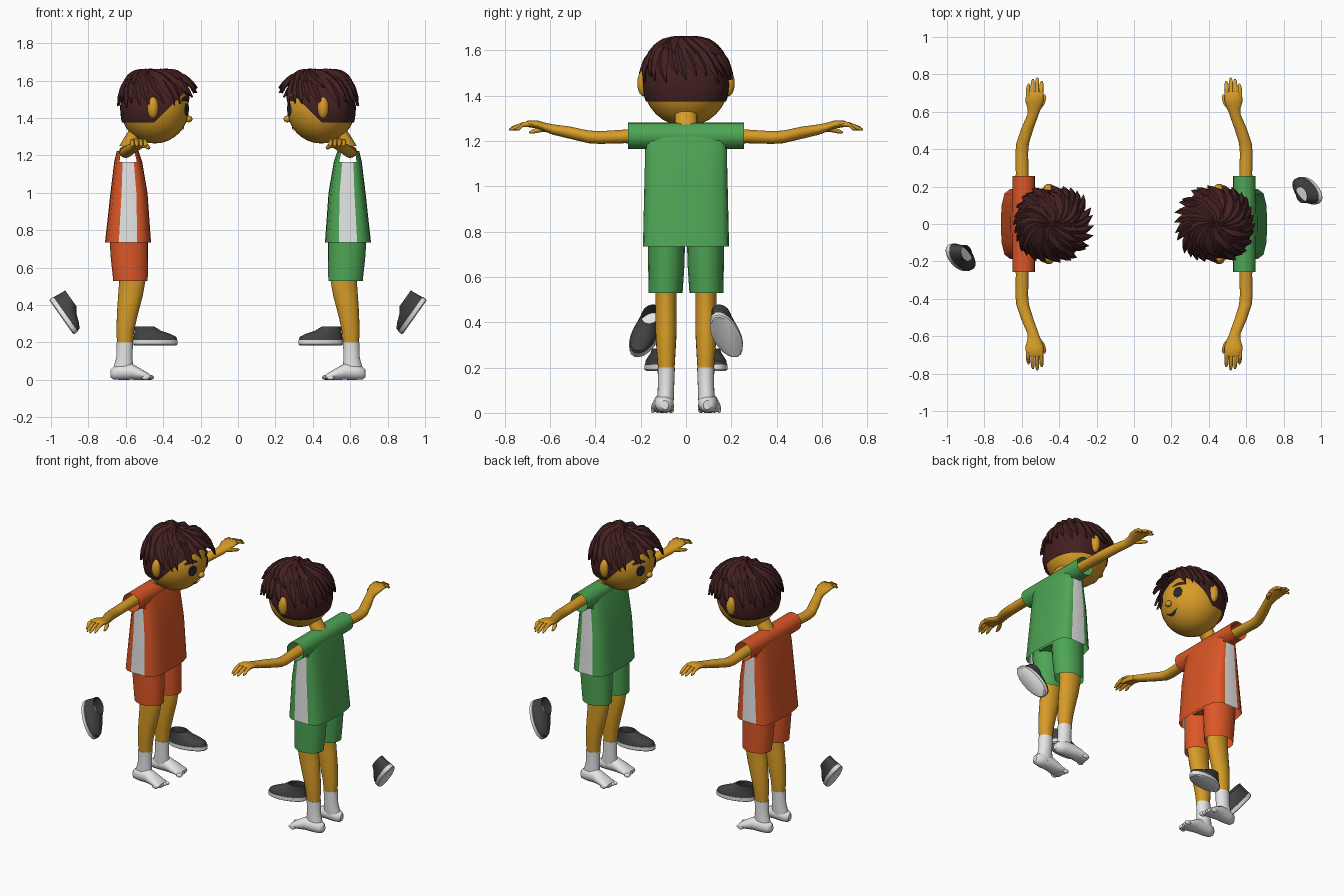
import bpy, bmesh, random
from math import sin, cos, pi, radians, sqrt
from mathutils import Vector, Matrix

cube = bpy.data.objects.get("Cube")
if cube:
    bpy.data.objects.remove(cube, do_unlink=True)


def material(name, r, g, b):
    m = bpy.data.materials.new(name)
    m.use_nodes = True
    m.diffuse_color = (r, g, b, 1)
    node = next(n for n in m.node_tree.nodes if n.type == 'BSDF_PRINCIPLED')
    node.inputs["Base Color"].default_value = (r, g, b, 1)
    node.inputs["Roughness"].default_value = 0.8
    return m


skin = material("skin", .68, .33, .02)
red = material("red cloth", .72, .095, .02)
green = material("green cloth", .075, .38, .09)
white = material("white", .78, .78, .78)
hair = material("brown hair", .055, .014, .015)
charcoal = material("charcoal", .055, .055, .055)
black = material("eye black", .02, .02, .022)

X, Y, Z = Vector((1, 0, 0)), Vector((0, 1, 0)), Vector((0, 0, 1))
HEAD, HEAD_R = Vector((-.445, 0, 1.45)), Vector((.183, .188, .186))
state = {"prefix": "", "turn": Matrix()}


def finish(name, bm, mats, angle=40, local=Matrix(), fix=True):
    """Turn a bmesh into a shaded object placed on the current figure."""
    bm.transform(state["turn"] @ local)
    if fix:
        bmesh.ops.recalc_face_normals(bm, faces=bm.faces)
    me = bpy.data.meshes.new(name)
    bm.to_mesh(me)
    bm.free()
    for m in mats:
        me.materials.append(m)
    if angle:
        me.shade_smooth()
        me.set_sharp_from_angle(angle=radians(angle))
    ob = bpy.data.objects.new(state["prefix"] + name, me)
    bpy.context.collection.objects.link(ob)


def skin_rings(bm, rings, caps=(True, True)):
    """Bridge equal rings of points with quads."""
    vs = [[bm.verts.new(p) for p in r] for r in rings]
    n = len(vs[0])
    for a, b in zip(vs, vs[1:]):
        for i in range(n):
            bm.faces.new((a[i], a[(i + 1) % n], b[(i + 1) % n], b[i]))
    for use, r in zip(caps, (vs[0], vs[-1])):
        if use:
            bm.faces.new(r)


CIRCLE = [(cos(2 * pi * i / 20), sin(2 * pi * i / 20)) for i in range(20)]
QUARTER = [(.4, 1), (.62, .975), (.85, .86), (.97, .55), (1, .2)]
BOX = (QUARTER + [(x, -y) for x, y in QUARTER[::-1]]
       + [(-x, -y) for x, y in QUARTER] + [(-x, y) for x, y in QUARTER[::-1]])


def rings(sections, a, b, profile=CIRCLE):
    """Sections are x, y, z, radius along a, radius along b."""
    return [[Vector(s[:3]) + a * (s[3] * p) + b * (s[4] * q) for p, q in profile]
            for s in sections]


def loft(name, sections, a, b, mat, caps=(True, True), local=Matrix()):
    bm = bmesh.new()
    skin_rings(bm, rings(sections, a, b), caps)
    finish(name, bm, [mat], local=local)


def ball(name, centre, radii, mat):
    bm = bmesh.new()
    bmesh.ops.create_uvsphere(bm, u_segments=28, v_segments=16, radius=1)
    finish(name, bm, [mat], local=Matrix.Translation(centre) @ Matrix.Diagonal((*radii, 1)))


def on_face(y, z):
    """Point just in front of the face."""
    dy, dz = y / HEAD_R.y, (z - HEAD.z) / HEAD_R.z
    return Vector((HEAD.x + HEAD_R.x * sqrt(max(0, 1 - dy * dy - dz * dz)) + .006, y, z))


def face_strip(name, points, mat):
    """Thin painted band through (y, z, half height) points."""
    bm = bmesh.new()
    rows = [(bm.verts.new(on_face(y, z - h)), bm.verts.new(on_face(y, z + h)))
            for y, z, h in sorted(points)]
    for a, b in zip(rows, rows[1:]):
        bm.faces.new((a[0], b[0], b[1], a[1]))
    finish(name, bm, [mat], fix=False)


def hair_point(theta, phi, lift=0):
    d = Vector((sin(theta) * cos(phi), sin(theta) * sin(phi), cos(theta)))
    bx = abs(d.x) ** .7 * (1 if d.x > 0 else -1)
    return Vector((-.438 + .192 * bx, .192 * d.y, 1.45 + .2 * d.z)) + d * lift, d


def lock(bm, phi, t0, t1, swirl, width, rise):
    """One tapered ridge of hair running down from the crown."""
    steps, pts = 7, []
    for i in range(steps):
        t = i / (steps - 1)
        p = phi + swirl * (t - 1)
        pts.append((t, *hair_point(t0 + (t1 - t0) * t, p, .004 + rise * t * t)))
    loops = []
    for i, (t, p, n) in enumerate(pts):
        tangent = (pts[min(i + 1, steps - 1)][1] - pts[max(i - 1, 0)][1]).normalized()
        side = n.cross(tangent).normalized()
        w = width * (.45 + 1.3 * t) * min(1, (1 - t) * 2.2) + .001
        loops.append([p - side * w, p + n * w * .55, p + side * w, p - n * .012])
    skin_rings(bm, loops)


def shoe(name, local):
    sole = [(0, 0, 0, .116, .052), (0, 0, .006, .122, .06), (0, 0, .028, .122, .06)]
    loft(name + "_sole", sole, X, Y, white, local=local)
    upper = [(z, (lo + hi) / 2, (hi - lo) / 2, w) for z, lo, hi, w in (
        (.028, -.119, .119, .057), (.045, -.118, .114, .055), (.06, -.116, .085, .05),
        (.078, -.113, .03, .044), (.1, -.112, -.005, .04))]
    loft(name + "_upper", [(x, 0, z, r, w) for z, x, r, w in upper], X, Y, charcoal,
         (False, False), local)


def figure(prefix, turn, cloth):
    state.update(prefix=prefix, turn=turn)
    rng = random.Random(4)

    # Shirt body with white side panels, open at hem and armholes
    bm = bmesh.new()
    skin_rings(bm, rings([(-.588, 0, .735, .123, .19), (-.583, 0, 1, .099, .184),
                          (-.587, 0, 1.165, .075, .18), (-.59, 0, 1.225, .058, .177)],
                         X, Y, BOX), (False, False))
    bm.normal_update()
    armholes = [f for f in bm.faces
                if f.calc_center_median().z > 1.165 and abs(f.normal.y) > .6]
    bmesh.ops.delete(bm, geom=armholes, context='FACES')
    for f in bm.faces:
        c = f.calc_center_median()
        f.material_index = int(abs(c.y) > .15 and abs(c.x + .587) < .02)
    finish("shirt", bm, [cloth, white])
    loft("sleeves", [(-.59, y, 1.223, .06, .058) for y in (-.256, -.1, .1, .256)],
         X, Z, cloth, (False, False))
    loft("shorts_waist", [(-.588, 0, .745, .1, .165), (-.588, 0, .85, .09, .16)], X, Y, cloth)

    # Head and neck
    loft("neck", [(-.59, 0, 1.25, .045, .05), (-.56, 0, 1.3, .045, .05),
                  (-.52, 0, 1.36, .045, .05)], X, Y, skin)
    ball("head", HEAD, HEAD_R, skin)
    ball("nose", (-.264, 0, 1.395), (.02, .022, .018), skin)
    arc = [i / 5 - 1 for i in range(11)]
    face_strip("mouth", [(.05 * t, 1.335 + .022 * t * t, .001 + .007 * (1 - t * t)) for t in arc],
               black)

    # Paired parts
    for side, s in (("left_", 1), ("right_", -1)):
        ball(side + "ear", (-.455, s * .186, 1.455), (.03, .029, .058), skin)
        face_strip(side + "eye", [(s * .075 + .028 * t, 1.445, .001 + .033 * sqrt(1 - t * t))
                                  for t in arc], black)
        face_strip(side + "eyebrow", [(s * .078 + .04 * t, 1.503 - .01 * t * t,
                                       .004 + .008 * (1 - t * t)) for t in arc], hair)
        arm = [(-.6, .17, 1.22, .036, .033), (-.598, .27, 1.22, .034, .03),
               (-.6, .38, 1.215, .034, .028), (-.596, .43, 1.218, .034, .028),
               (-.57, .51, 1.236, .033, .027), (-.54, .585, 1.25, .03, .023),
               (-.534, .62, 1.26, .036, .02), (-.532, .655, 1.272, .048, .018),
               (-.531, .695, 1.276, .047, .015), (-.531, .708, 1.275, .04, .01)]
        flip = Matrix.Diagonal((1, s, 1, 1))
        loft(side + "arm", arm, X, Z, skin, local=flip)
        for k, tip in enumerate((.765, .782, .776, .75)):
            x = -.496 - .0235 * k
            loft(side + f"finger_{k + 1}", [
                (x, .685, 1.276, .011, .012), (x, .72, 1.272, .011, .011),
                (x + .002, tip - .015, 1.256, .01, .009), (x + .003, tip, 1.249, .004, .004)],
                X, Z, skin, local=flip)
        loft(side + "thumb", [(-.515, .61, 1.256, .014, .014), (-.49, .645, 1.25, .014, .012),
                              (-.48, .675, 1.242, .011, .01), (-.478, .692, 1.238, .004, .004)],
             X, Z, skin, local=flip)

        # Shorts, legs and socks
        loft(side + "shorts_leg", [(-.575, .09, .53, .092, .075), (-.58, .087, .65, .1, .08),
                                   (-.585, .086, .8, .105, .083)], X, Y, cloth,
             (False, True), flip)
        loft(side + "leg", [(-.605, .087, .19, .042, .036), (-.602, .088, .27, .048, .042),
                            (-.59, .088, .36, .057, .047), (-.575, .088, .45, .066, .047),
                            (-.565, .088, .53, .07, .047), (-.575, .088, .7, .075, .055)],
             X, Y, skin, local=flip)
        loft(side + "sock", [(-.615, .092, .03, .055, .036), (-.612, .09, .07, .052, .037),
                             (-.608, .088, .12, .043, .036), (-.605, .087, .2, .044, .038)],
             X, Y, white, local=flip)
        loft(side + "foot", [(-.682, .093, .035, .016, .02), (-.668, .094, .036, .033, .033),
                             (-.63, .096, .042, .042, .042), (-.57, .099, .044, .044, .043),
                             (-.52, .103, .03, .05, .03), (-.48, .105, .018, .05, .018),
                             (-.468, .105, .014, .044, .012)], Y, Z, white, local=flip)
        for k in range(5):
            ball(side + f"toe_{k + 1}", (-.47 - .006 * k, s * (.066 + .02 * k), .013),
                 (.021, .013 - .001 * k, .013), white)

    # Hair cap trimmed along the nape and the temples
    bm = bmesh.new()
    bmesh.ops.create_uvsphere(bm, u_segments=36, v_segments=20, radius=1)
    for v in bm.verts:
        d = v.co.normalized()
        v.co = hair_point(d.angle(Z), Vector((d.x, d.y)).angle_signed(Vector((1, 0)))
                          if abs(d.z) < .999 else 0)[0]
    for point, normal in (((-.5, 0, 1.375), Z), ((-.45, 0, 1.375), Vector((-.7, 0, .7)))):
        bmesh.ops.bisect_plane(bm, geom=bm.verts[:] + bm.edges[:] + bm.faces[:],
                               plane_co=point, plane_no=normal, clear_inner=True)
    finish("hair_cap", bm, [hair])

    # Overlapping locks: a long lower layer and a short crown layer
    bm = bmesh.new()
    for k in range(26):
        phi = 2 * pi * k / 26 + rng.uniform(-.08, .08)
        front = max(0, cos(phi))
        end = 84 - 16 * front ** 2 + 12 * max(0, cos(2 * (abs(sin(phi)) - .9) * 2)) * front
        lock(bm, phi, .2, radians(end + rng.uniform(-6, 6)), .5, .026, .012 + .035 * front ** 3)
    for k in range(15):
        phi = 2 * pi * k / 15 + rng.uniform(-.15, .15)
        lock(bm, phi, .02, radians(54 + rng.uniform(-8, 8)), .8, .032, .016)
    finish("hair_locks", bm, [hair], angle=25)

    # One loose shoe upright, one tumbling in the air
    shoe("standing_shoe", Matrix.Translation((-.442, .12, .185)) @ Matrix.Rotation(.2, 4, 'Z'))
    toe = Vector((.53, -.4, -.75)).normalized()
    up = Vector((.8, 0, .57))
    up = (up - toe * up.dot(toe)).normalized()
    tumble = Matrix((toe, up.cross(toe), up)).transposed().to_4x4()
    shoe("tumbling_shoe", Matrix.Translation((-.945, -.178, .335)) @ tumble)


figure("red_", Matrix(), red)
figure("green_", Matrix.Rotation(pi, 4, 'Z'), green)
